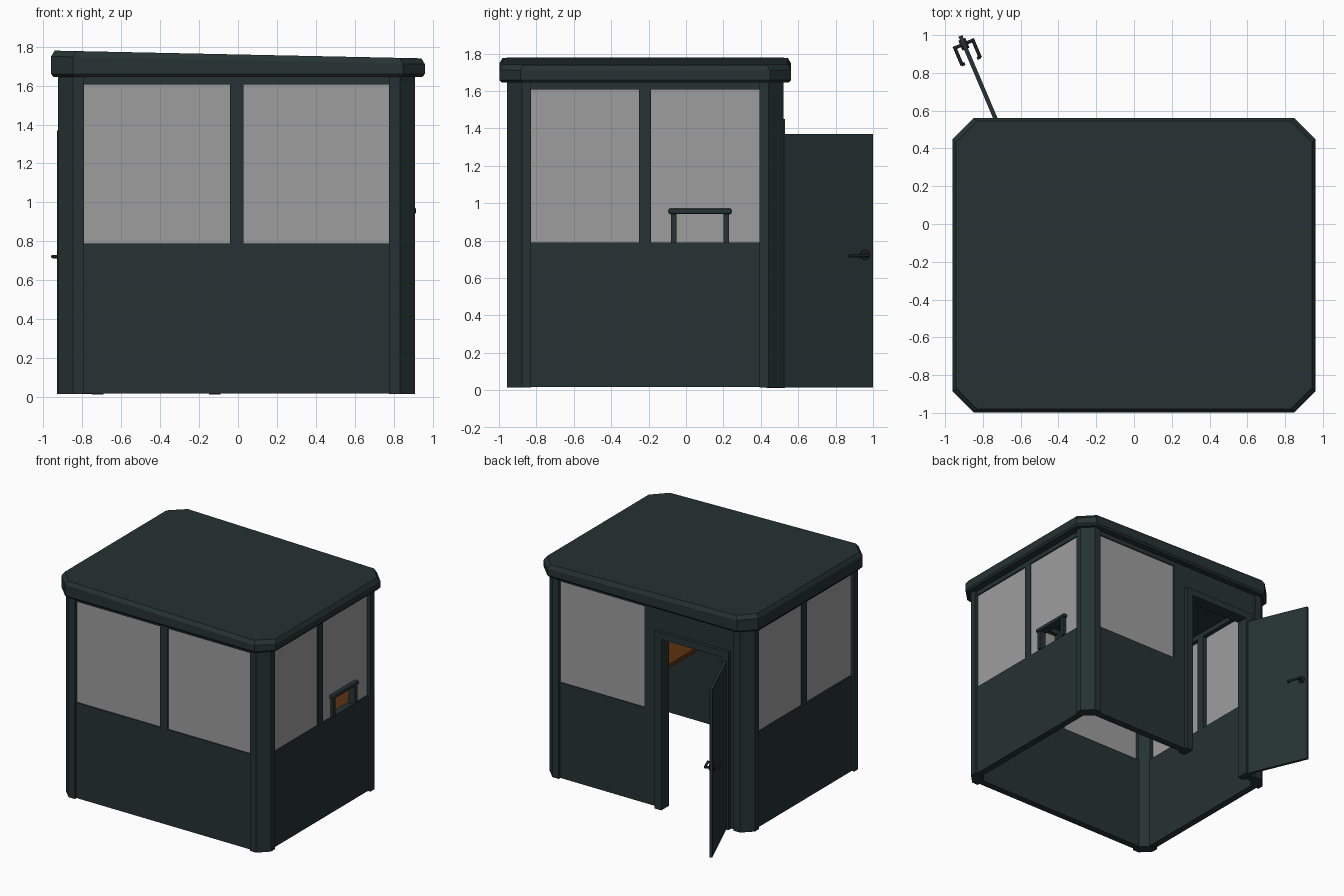
import bpy, bmesh, math
from mathutils import Matrix, Vector

if "Cube" in bpy.data.objects:
    bpy.data.objects.remove(bpy.data.objects["Cube"])


def material(name, rgb):
    m = bpy.data.materials.new(name)
    m.diffuse_color = (*rgb, 1)
    m.use_nodes = True
    m.node_tree.nodes["Principled BSDF"].inputs["Base Color"].default_value = m.diffuse_color
    return m


GREEN = material("dark_green_paint", (0.019, 0.032, 0.033))
GLASS = material("grey_glass", (0.34, 0.34, 0.34))
WOOD = material("brown_wood", (0.11, 0.032, 0.005))
BLACK = material("black_metal", (0.012, 0.015, 0.016))

CX, CY = -0.008, -0.218      # centre of the cabin plan
Z0, SILL, HEAD, TOP = 0.018, 0.79, 1.607, 1.66


def finish(name, bm, mat, matrix=None):
    bmesh.ops.recalc_face_normals(bm, faces=bm.faces)
    if matrix:
        bm.transform(matrix)
    me = bpy.data.meshes.new(name)
    bm.to_mesh(me)
    bm.free()
    me.materials.append(mat)
    ob = bpy.data.objects.new(name, me)
    bpy.context.collection.objects.link(ob)
    return ob


def box(name, x, y, z, mat=GREEN, matrix=None, bevel=0):
    bm = bmesh.new()
    bmesh.ops.create_cube(bm, size=1)
    size = Vector((abs(x[1] - x[0]), abs(y[1] - y[0]), abs(z[1] - z[0])))
    mid = Vector((sum(x) / 2, sum(y) / 2, sum(z) / 2))
    bm.transform(Matrix.Translation(mid) @ Matrix.Diagonal((*size, 1)))
    if bevel:
        bmesh.ops.bevel(bm, geom=bm.edges[:], offset=bevel, segments=2,
                        affect='EDGES', profile=0.5)
    return finish(name, bm, mat, matrix)


def loft(name, rings, mat=GREEN):
    # closed solid through rings of equal point count
    bm = bmesh.new()
    vs = [[bm.verts.new(p) for p in r] for r in rings]
    n = len(vs[0])
    for a, b in zip(vs, vs[1:]):
        for i in range(n):
            bm.faces.new((a[i], a[(i + 1) % n], b[(i + 1) % n], b[i]))
    bm.faces.new(vs[0])
    bm.faces.new(vs[-1])
    return finish(name, bm, mat)


def rod(name, a, b, r, mat, matrix=None, sides=12):
    a, b = Vector(a), Vector(b)
    bm = bmesh.new()
    bmesh.ops.create_cone(bm, cap_ends=True, segments=sides, radius1=r,
                          radius2=r, depth=(b - a).length)
    bm.transform(Matrix.Translation((a + b) / 2)
                 @ (b - a).to_track_quat('Z', 'Y').to_matrix().to_4x4())
    ob = finish(name, bm, mat, matrix)
    for p in ob.data.polygons:
        p.use_smooth = len(p.vertices) == 4
    return ob


# Chamfered corner posts
post = [(0.783, 0.738), (0.84, 0.738), (0.918, 0.66), (0.918, 0.61),
        (0.85, 0.61), (0.783, 0.67)]
for sx, px in ((-1, "left"), (1, "right")):
    for sy, py in ((-1, "front"), (1, "back")):
        loft(f"{py}_{px}_post",
             [[(CX + sx * x, CY + sy * y, z) for x, y in post]
              for z in (0.015, TOP)])

# Front wall
FY = (-0.94, -0.885)
box("front_lower_panel", (-0.8, 0.78), FY, (Z0, SILL))
box("front_top_rail", (-0.8, 0.78), FY, (HEAD, TOP))
box("front_mullion", (-0.04, 0.028), FY, (SILL, HEAD))
box("front_glass_left", (-0.8, -0.04), (-0.93, -0.92), (SILL, HEAD), GLASS)
box("front_glass_right", (0.028, 0.78), (-0.93, -0.92), (SILL, HEAD), GLASS)

# Side walls
Y0, Y1 = CY - 0.612, CY + 0.612
for s, side in ((-1, "left"), (1, "right")):
    wx = (CX + s * 0.845, CX + s * 0.9)
    gx = (CX + s * 0.88, CX + s * 0.89)
    box(side + "_lower_panel", wx, (Y0, Y1), (Z0, SILL))
    box(side + "_top_rail", wx, (Y0, Y1), (HEAD, TOP))
    box(side + "_mullion", wx, (-0.252, -0.186), (SILL, HEAD))
    box(side + "_glass_front", gx, (Y0, -0.252), (SILL, HEAD), GLASS)
    if s < 0:
        box(side + "_glass_back", gx, (-0.186, Y1), (SILL, HEAD), GLASS)
    else:
        # pane with a service opening cut out
        box("hatch_glass_above", gx, (-0.186, Y1), (0.955, HEAD), GLASS)
        box("hatch_glass_front", gx, (-0.186, -0.065), (SILL, 0.955), GLASS)
        box("hatch_glass_back", gx, (0.215, Y1), (SILL, 0.955), GLASS)

# Service hatch frame
hx = (0.85, 0.908)
box("hatch_front_leg", hx, (-0.08, -0.05), (SILL, 0.95))
box("hatch_back_leg", hx, (0.2, 0.23), (SILL, 0.95))
box("hatch_top_bar", (0.84, 0.915), (-0.093, 0.243), (0.942, 0.972), bevel=0.008)

# Back wall with window and doorway
BY = (0.445, 0.503)
box("back_lower_panel", (0.0, 0.78), BY, (Z0, SILL))
box("back_top_rail", (0.0, 0.78), BY, (HEAD, TOP))
box("back_glass", (0.02, 0.78), (0.485, 0.495), (SILL, HEAD), GLASS)
box("back_pillar", (-0.1, 0.02), BY, (Z0, TOP))
box("doorway_upper_panel", (-0.8, -0.1), BY, (1.44, TOP))
box("doorway_side_panel", (-0.8, -0.74), BY, (Z0, 1.44))

# Door frame
JY = (0.43, 0.53)
box("door_frame_inner_jamb", (-0.15, -0.09), JY, (0.012, 1.395))
box("door_frame_hinge_jamb", (-0.75, -0.69), JY, (0.012, 1.395))
box("door_frame_header", (-0.75, -0.09), JY, (1.395, 1.45))

# Open door, built along local x from its hinge
D = Matrix.Translation((-0.715, 0.515, 0)) @ Matrix.Rotation(math.radians(113), 4, 'Z')
box("door_leaf", (0, 0.522), (-0.011, 0.011), (0.015, 1.37), GREEN, D)
rod("handle_spindle", (0.475, -0.055, 0.72), (0.475, 0.055, 0.72), 0.009, BLACK, D)
for s, side in ((-1, "inner"), (1, "outer")):
    rod(side + "_handle_plate", (0.475, s * 0.01, 0.725), (0.475, s * 0.02, 0.725),
        0.028, BLACK, D, 16)
    rod(side + "_handle_lever", (0.484, s * 0.052, 0.722), (0.375, s * 0.052, 0.718),
        0.009, BLACK, D)
    rod(side + "_handle_tip", (0.378, s * 0.055, 0.718), (0.378, s * 0.035, 0.718),
        0.008, BLACK, D)

# Counter along the right wall
box("counter_top", (0.31, 0.845), (-0.885, 0.44), (0.75, 0.782), WOOD)


# Sloping roof with chamfered corners and a narrow bevelled rim
def roof_ring(inset, height):
    a, b, c = 0.96 - inset, 0.78 - inset, 0.112
    pts = [(a, b - c), (a - c, b), (c - a, b), (-a, b - c),
           (-a, c - b), (c - a, -b), (a - c, -b), (a, c - b)]
    return [(x, y + CY, height(x)) for x, y in pts]


def slope(x):
    return 1.76 - 0.021 * x


loft("roof", [roof_ring(0.012, lambda x: 1.645), roof_ring(0, lambda x: 1.66),
              roof_ring(0, lambda x: slope(x) - 0.03), roof_ring(0.018, slope)])
